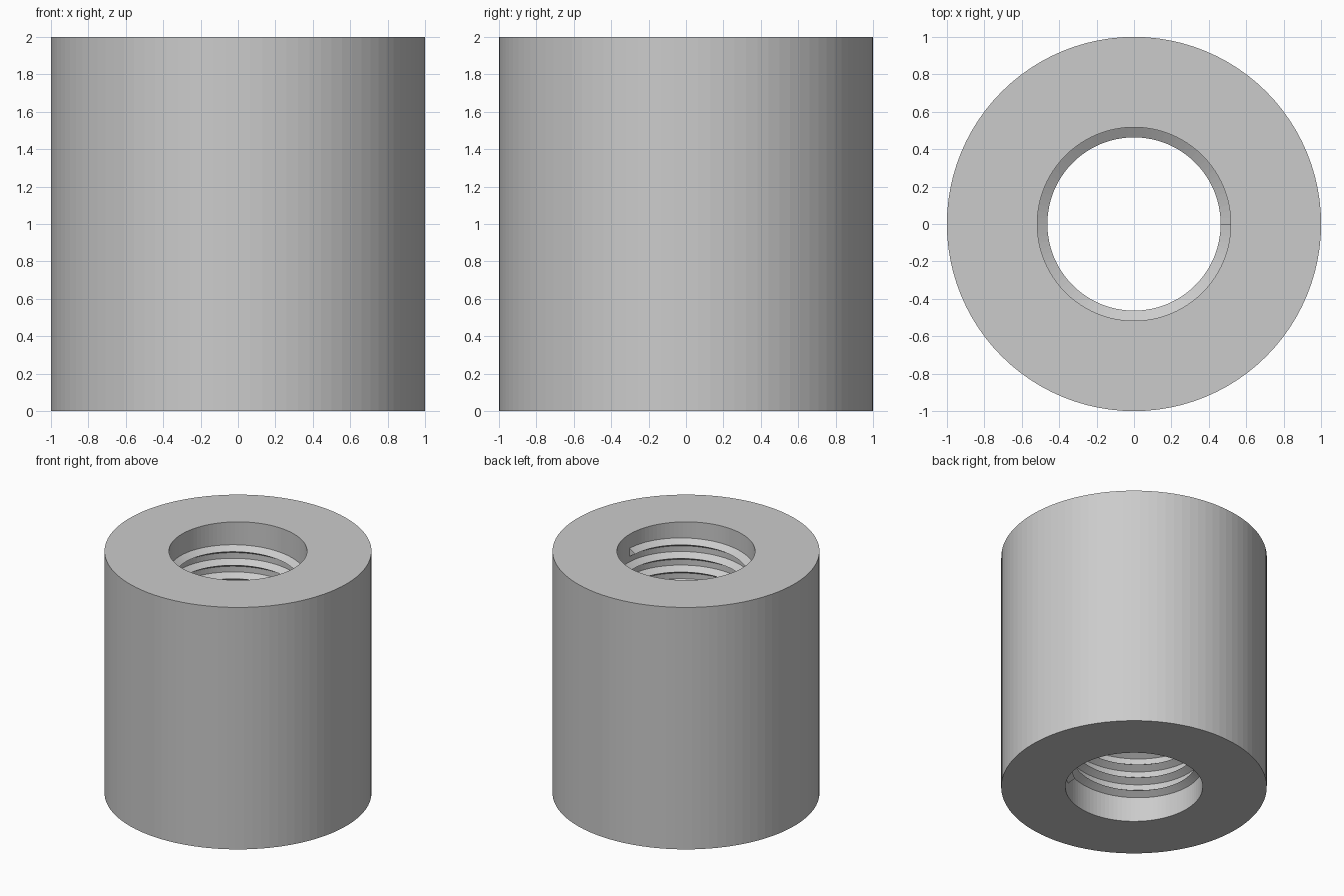
import bpy
import bmesh
from math import cos, sin, pi

if "Cube" in bpy.data.objects:
    bpy.data.objects.remove(bpy.data.objects["Cube"])

SEG = 96                 # sides of the round walls
R_OUT, R_BORE, R_CREST = 1.0, 0.517, 0.463
HEIGHT = 2.0


def finish(name, bm):
    bmesh.ops.recalc_face_normals(bm, faces=bm.faces)
    mesh = bpy.data.meshes.new(name)
    bm.to_mesh(mesh)
    bm.free()
    obj = bpy.data.objects.new(name, mesh)
    bpy.context.collection.objects.link(obj)
    return obj


def sweep(name, sections, closed):
    """Skin a list of equal cross-sections; close into a ring or cap the ends."""
    bm = bmesh.new()
    rows = [[bm.verts.new(p) for p in s] for s in sections]
    n = len(rows[0])
    pairs = list(zip(rows, rows[1:]))
    if closed:
        pairs.append((rows[-1], rows[0]))
    for a, b in pairs:
        for i in range(n):
            j = (i + 1) % n
            bm.faces.new((a[i], a[j], b[j], b[i]))
    if not closed:
        bm.faces.new(rows[0])
        bm.faces.new(rows[-1])
    return finish(name, bm)


def section(profile, angle, lift=0.0):
    return [(r * cos(angle), r * sin(angle), z + lift) for r, z in profile]


# Thick-walled sleeve with a straight bore
wall = [(R_BORE, 0), (R_OUT, 0), (R_OUT, HEIGHT), (R_BORE, HEIGHT)]
sweep("sleeve", [section(wall, 2 * pi * i / SEG) for i in range(SEG)], True)

# Right-handed V-shaped thread ridge, plain bore left at both ends
HALF = 0.034
Z_START, Z_END = 0.149, 1.851
FIRST = -15              # start step, so the ridge ends on the +x axis
LAST = 15 * SEG
ridge = [(R_BORE + 0.002, -HALF), (R_CREST, 0), (R_BORE + 0.002, HALF)]
rise = (Z_END - Z_START) / (LAST - FIRST)
sweep("inner_thread",
      [section(ridge, 2 * pi * k / SEG, Z_START + rise * (k - FIRST))
       for k in range(FIRST, LAST + 1)], False)
